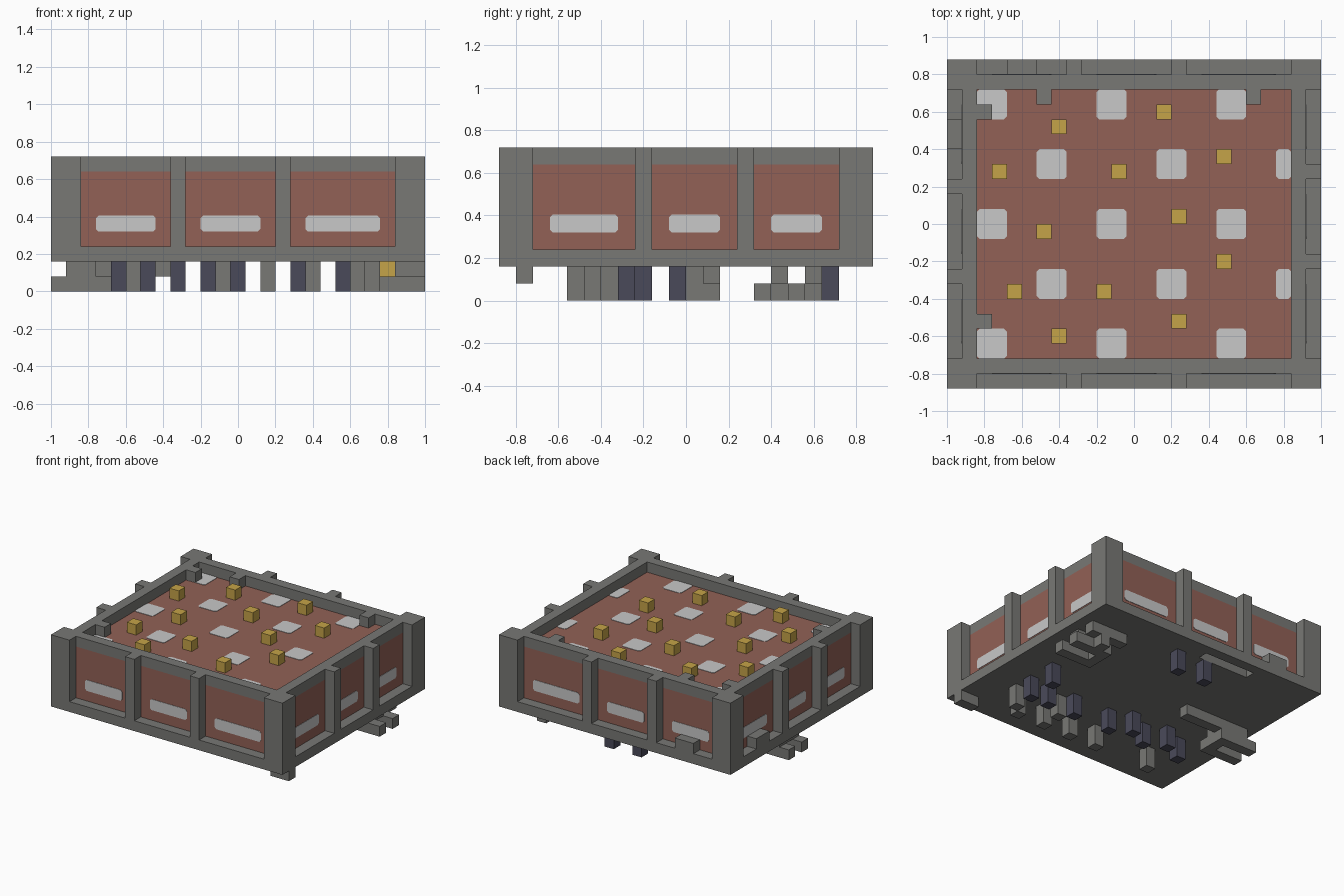
import bpy, bmesh

cube = bpy.data.objects.get("Cube")
if cube:
    bpy.data.objects.remove(cube, do_unlink=True)

V = 0.08  # block size


def material(name, r, g, b):
    m = bpy.data.materials.new(name)
    m.use_nodes = True
    col = [((c / 255 + 0.055) / 1.055) ** 2.4 for c in (r, g, b)] + [1]
    m.diffuse_color = col
    m.node_tree.nodes["Principled BSDF"].inputs["Base Color"].default_value = col
    return m


GREY = material("stone grey", 120, 120, 117)
BRICK = material("brick red", 146, 97, 86)
WHITE = material("pale grey", 200, 200, 200)
GOLD = material("gold", 197, 163, 72)
BLUE = material("slate blue", 74, 74, 90)


def build(name, mat, boxes):
    """One object made of boxes given as (x0, x1, y0, y1, z0, z1)."""
    bm = bmesh.new()
    for x0, x1, y0, y1, z0, z1 in boxes:
        vs = bmesh.ops.create_cube(bm, size=1)["verts"]
        for v in vs:
            v.co = (x1 if v.co.x > 0 else x0, y1 if v.co.y > 0 else y0, z1 if v.co.z > 0 else z0)
    me = bpy.data.meshes.new(name)
    bm.to_mesh(me)
    bm.free()
    me.materials.append(mat)
    ob = bpy.data.objects.new(name, me)
    bpy.context.collection.objects.link(ob)
    return ob


def soft_plates(name, boxes, axis):
    """Thin plates with the four corners of their outline cut off."""
    ob = build(name, WHITE, boxes)
    bm = bmesh.new()
    bm.from_mesh(ob.data)
    edges = [e for e in bm.edges
             if abs((e.verts[0].co - e.verts[1].co).normalized()[axis]) > 0.9]
    bmesh.ops.bevel(bm, geom=edges, offset=0.014, segments=1, affect="EDGES")
    bm.to_mesh(ob.data)
    bm.free()


def cell(x, y, z0, z1):
    """Single column of block width centred on x, y."""
    return (x - V / 2, x + V / 2, y - V / 2, y + V / 2, z0, z1)


X, Y, TOP, LOW = 1.0, 0.88, 0.72, 0.16
IX, IY = X - 2 * V, Y - 2 * V  # inner edge of the rim
FLOOR, RAIL = TOP - V, LOW + V

# Base slab with a slot near the back
build("base_slab", GREY, [(-X, X, -Y, IY, LOW, RAIL), (-X, X, IY + V, Y, LOW, RAIL),
                          (-X, -0.44, IY, IY + V, LOW, RAIL), (0, X, IY, IY + V, LOW, RAIL)])

# Brick body and rim
build("brick_body", BRICK, [(-X + V, X - V, -Y + V, Y - V, RAIL, FLOOR)])
rim = []
for s in (-1, 1):
    a, b = sorted((s * IY, s * (Y - V)))
    rim.append((-X + V, X - V, a, b, FLOOR, TOP))
    a, b = sorted((s * IX, s * (X - V)))
    rim.append((a, b, -IY, IY, FLOOR, TOP))
build("top_rim", GREY, rim)

# Corner posts and intermediate posts
posts = []
for sx in (-1, 1):
    for sy in (-1, 1):
        x0, x1 = sorted((sx * IX, sx * X))
        y0, y1 = sorted((sy * IY, sy * Y))
        posts.append((x0, x1, y0, y1, RAIL, TOP))
build("corner_posts", GREY, posts)
posts = []
for s in (-1, 1):
    for x in (-0.32, 0.24):
        posts.append(cell(x, s * (Y - V / 2), RAIL, TOP))
    for y in (-0.2, 0.28):
        posts.append(cell(s * (X - V / 2), s * y, RAIL, TOP))
build("wall_posts", GREY, posts)

# Loose blocks on the rim and the ledges
build("rim_blocks", GREY, [cell(x, y, FLOOR, TOP) for x, y in
                           ((-0.8, 0.6), (-0.8, -0.52), (-0.48, 0.68), (0.64, 0.68))])
build("ledge_blocks", GREY, [(-0.68, -0.52, Y - V, Y, RAIL, RAIL + V),
                             (-X, -X + V, 0.4, 0.56, RAIL, RAIL + V)])

# Pale plates on the walls
T = 0.003
walls_y, walls_x = [], []
for s in (-1, 1):
    d = s * (Y - V)
    for x0, x1 in ((-0.76, -0.44), (-0.2, 0.12), (0.36, 0.76)):
        walls_y.append((x0, x1, d - T, d + T, 0.32, 0.405))
    d = s * (X - V)
    for y0, y1 in ((-0.64, -0.32), (-0.08, 0.16), (0.4, 0.64)):
        a, b = sorted((s * y0, s * y1))
        walls_x.append((d - T, d + T, a, b, 0.32, 0.405))
soft_plates("front_back_wall_plates", walls_y, 1)
soft_plates("side_wall_plates", walls_x, 0)

# Staggered pale tiles on the floor
tiles = []
for row in range(5):
    y = 0.64 - 0.32 * row
    for col in range(3):
        x = -0.76 + 0.64 * col + (0.32 if row % 2 else 0)
        tiles.append((x - V, min(x + V, IX), y - V, y + V, FLOOR - T, FLOOR + T))
soft_plates("floor_tiles", tiles, 2)

# Gold studs
studs = [(-.4, .52), (-.72, .28), (-.08, .28), (.16, .6), (.48, .36), (.24, .04),
         (-.48, -.04), (.48, -.2), (-.64, -.36), (-.16, -.36), (.24, -.52), (-.4, -.6)]
build("gold_studs", GOLD, [cell(x, y, FLOOR, TOP) for x, y in studs])

# Legs under the slab
grey_legs = [(x, -.52) for x in (.64, .4, .16, -.08, -.56)] + [(.72, -.44), (.4, -.36)]
build("grey_legs", GREY, [cell(x, y, 0, LOW) for x, y in grey_legs])
blue_legs = [(.72, -.28), (.72, -.04), (.16, .68), (-.08, .68), (.56, -.28), (.32, -.28)]
blue_legs += [(-.16 * i, -.2 if i % 2 else -.28) for i in range(5)]
build("blue_legs", BLUE, [cell(x, y, 0, LOW) for x, y in
                          [(x if i < 6 else x - 0.0, y) for i, (x, y) in enumerate(blue_legs)]])
build("outer_blue_leg", BLUE, [cell(-.64, -.28, 0, LOW)])

# Corner foot under the front edge
build("corner_foot", GREY, [(IX, X, -Y + V, -IY, V, LOW)])


# Forked brackets hanging under each side
def bracket(name, s, y):
    def bx(x0, x1, y0, y1, z0, z1):
        a, b = sorted((s * x0, s * x1))
        return (a, b, y + y0, y + y1, z0, z1)
    build(name, GREY, [bx(.68, X, -.12, -.04, 0, V), bx(.68, X, .04, .12, 0, V),
                       bx(.68, .76, -.04, .04, 0, LOW), bx(.84, .92, -.04, .04, V, LOW)])
    build(name + "_gold", GOLD, [bx(.76, .84, -.04, .04, V, LOW)])


bracket("left_bracket", 1, .44)
bracket("right_bracket", -1, .04)
build("left_bracket_arm", GREY, [(.6, .92, .56, .64, V, LOW), (.76, .84, .56, .64, 0, V)])
build("right_bracket_arm", GREY, [(-.92, -.36, .08, .16, V, LOW), (-.92, -.76, -.08, 0, V, LOW)])
